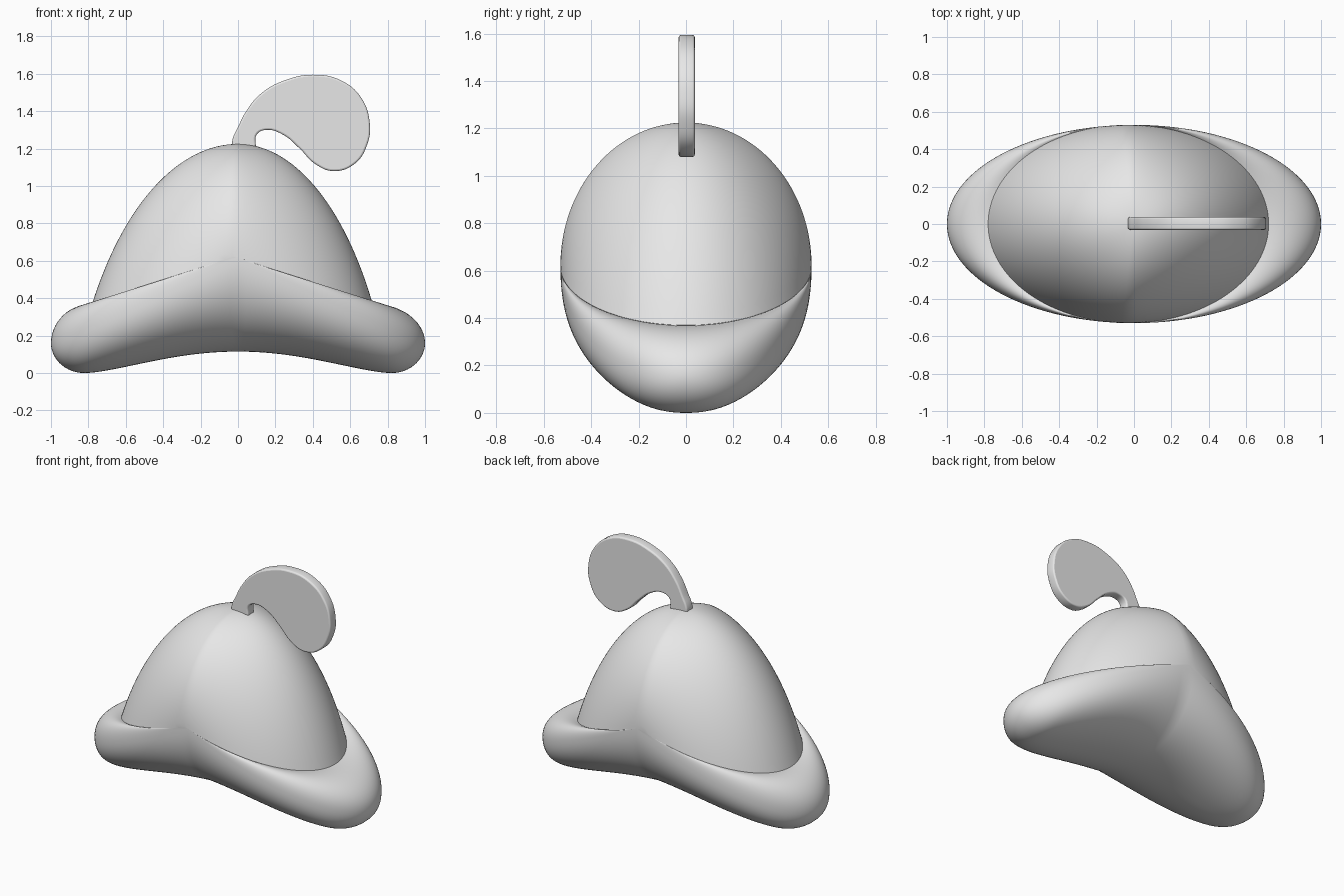
import bpy, bmesh, math

if "Cube" in bpy.data.objects:
    bpy.data.objects.remove(bpy.data.objects["Cube"])

felt = bpy.data.materials.new("light_grey")
felt.diffuse_color = (0.8, 0.8, 0.8, 1)
felt.use_nodes = True
felt.node_tree.nodes["Principled BSDF"].inputs["Base Color"].default_value = felt.diffuse_color

SEG = 128          # segments around the hat
HALF_Y = 0.53      # half depth shared by crown and brim
SHIFT = -0.03      # crown sits slightly off centre
TOP = 1.225


def edge_z(c):
    """Height of the outermost brim edge, c = |cos(angle)|."""
    return 0.16 + 0.46 * max(0.0, 1 - c) ** 1.05


def crease_z(c):
    """Height where crown meets brim."""
    return 0.37 + 0.25 * (1 - c)


def keel_z(x):
    """Lowest line of the underside along x."""
    x = min(abs(x), 1.0)
    if x < 0.82:
        return 0.115 * (1 - (x / 0.82) ** 2) ** 1.6
    return 0.16 * (1 - math.sqrt(max(0.0, 1 - ((x - 0.82) / 0.18) ** 2)))


def crown_point(phi, t):
    c = abs(math.cos(phi))
    k = 1.1 * c ** 1.5
    a_max = math.acos(k / (1 + k))
    a = t * a_max
    r = math.sin(a) / math.sin(a_max)
    base = crease_z(c)
    z = base + (TOP - base) * ((1 + k) * math.cos(a) - k)
    return (r * (SHIFT + 0.75 * math.cos(phi)), r * HALF_Y * math.sin(phi), z)


def brim_point(phi, t):
    """t = 0 at the crease, 1 at the outer edge."""
    c = abs(math.cos(phi))
    a = t * math.pi / 2
    s = math.sin(a)
    x = (1 - s) * (SHIFT + 0.75 * math.cos(phi)) + s * math.cos(phi)
    z = edge_z(c) + (crease_z(c) - edge_z(c)) * math.cos(a)
    return (x, HALF_Y * math.sin(phi), z)


def under_point(phi, t):
    """t = 0 at the outer edge, 1 at the centre."""
    s = math.cos(t * math.pi / 2)
    x, y = s * math.cos(phi), s * HALF_Y * math.sin(phi)
    reach = HALF_Y * math.sqrt(max(1e-9, 1 - x * x))
    q = min(1.0, abs(y) / reach)
    low = keel_z(x)
    rise = 1 - max(0.0, 1 - q ** 2.2) ** (1 / 2.2)
    return (x, y, low + (edge_z(abs(x)) - low) * rise)


# Hat: crown, rolled brim and closed underside as one lofted skin
bm = bmesh.new()
stages = [(crown_point, i / 32) for i in range(1, 33)]
stages += [(brim_point, i / 14) for i in range(1, 15)]
stages += [(under_point, i / 36) for i in range(1, 36)]
rings = []
for func, t in stages:
    rings.append([bm.verts.new(func(2 * math.pi * j / SEG, t)) for j in range(SEG)])
for a, b in zip(rings, rings[1:]):
    for j in range(SEG):
        n = (j + 1) % SEG
        bm.faces.new((a[j], b[j], b[n], a[n]))
for ring, z in ((rings[0], TOP), (rings[-1], keel_z(0))):
    tip = bm.verts.new((0, 0, z))
    for j in range(SEG):
        bm.faces.new((tip, ring[j], ring[(j + 1) % SEG]))
bmesh.ops.remove_doubles(bm, verts=bm.verts, dist=0.0004)
bmesh.ops.recalc_face_normals(bm, faces=bm.faces)
mesh = bpy.data.meshes.new("hat")
bm.to_mesh(mesh)
bm.free()
mesh.materials.append(felt)
hat = bpy.data.objects.new("hat", mesh)
bpy.context.collection.objects.link(hat)

# Plume: flat curled feather with rounded rims
outline = [(-0.03, 1.21), (-0.03, 1.245), (0.0, 1.315), (0.05, 1.41), (0.13, 1.5),
           (0.25, 1.565), (0.4, 1.595), (0.55, 1.565), (0.66, 1.47), (0.705, 1.33),
           (0.69, 1.22), (0.625, 1.12), (0.51, 1.08), (0.41, 1.12), (0.33, 1.2),
           (0.24, 1.275), (0.15, 1.3), (0.1, 1.275), (0.095, 1.21)]
curve = bpy.data.curves.new("plume", "CURVE")
curve.dimensions = "2D"
curve.fill_mode = "BOTH"
curve.extrude = 0.024
curve.bevel_depth = 0.01
curve.bevel_resolution = 2
curve.offset = -0.01
curve.resolution_u = 8
spline = curve.splines.new("BEZIER")
spline.bezier_points.add(len(outline) - 1)
spline.use_cyclic_u = True
for i, (p, (x, z)) in enumerate(zip(spline.bezier_points, outline)):
    p.co = (x, z, 0)
    kind = "VECTOR" if i in (0, len(outline) - 1) else "AUTO"
    p.handle_left_type = p.handle_right_type = kind
curve.materials.append(felt)
plume = bpy.data.objects.new("plume", curve)
plume.rotation_euler = (math.pi / 2, 0, 0)
plume.location = (0, 0.003, 0)
bpy.context.collection.objects.link(plume)

# Finish: turn the plume into a mesh and smooth both parts
bpy.ops.object.select_all(action="DESELECT")
plume.select_set(True)
bpy.context.view_layer.objects.active = plume
bpy.ops.object.convert(target="MESH")
plume = bpy.context.view_layer.objects.active
for part, angle in ((plume, 35), (hat, 60)):
    bpy.ops.object.select_all(action="DESELECT")
    part.select_set(True)
    bpy.context.view_layer.objects.active = part
    bpy.ops.object.shade_smooth_by_angle(angle=math.radians(angle))
